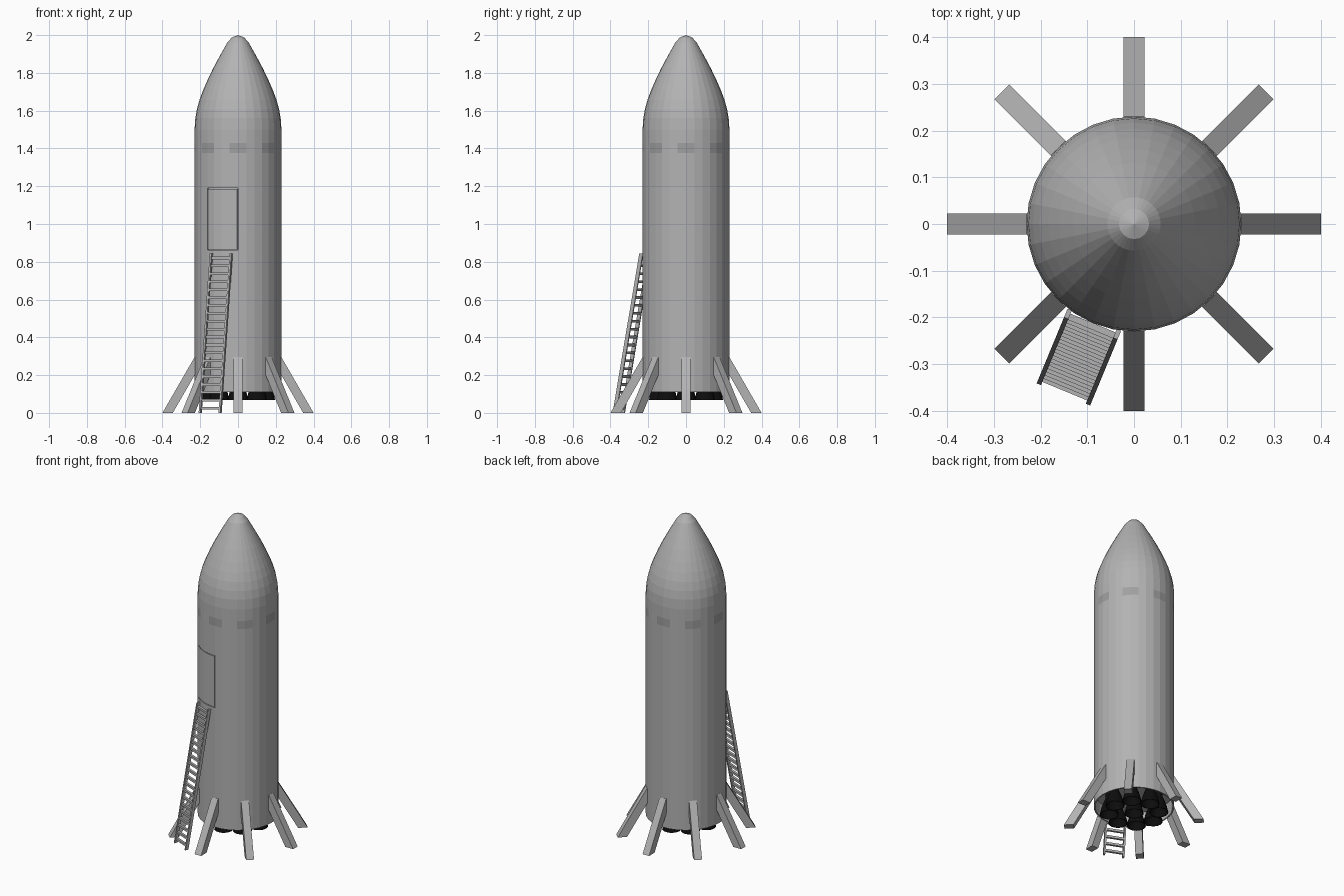
import bpy, bmesh
from math import sin, cos, pi, radians
from mathutils import Vector, Matrix

if "Cube" in bpy.data.objects:
    bpy.data.objects.remove(bpy.data.objects["Cube"])

SEG = 32
R = 0.23


def material(name, v):
    m = bpy.data.materials.new(name)
    m.diffuse_color = (v, v, v, 1)
    m.use_nodes = True
    m.node_tree.nodes["Principled BSDF"].inputs["Base Color"].default_value = m.diffuse_color
    return m


def finish(bm, name, mat):
    bmesh.ops.remove_doubles(bm, verts=bm.verts, dist=1e-5)
    bmesh.ops.recalc_face_normals(bm, faces=bm.faces)
    me = bpy.data.meshes.new(name)
    me.materials.append(mat)
    bm.to_mesh(me)
    bm.free()
    ob = bpy.data.objects.new(name, me)
    bpy.context.collection.objects.link(ob)
    return ob


def lathe(bm, profile, segs, centre=(0, 0), keep=lambda k, i: True):
    """Spin a profile; returns the faces keyed by (profile step, segment)."""
    rings = [[bm.verts.new((centre[0] + r * cos(2 * pi * i / segs),
                            centre[1] + r * sin(2 * pi * i / segs), z))
              for i in range(segs)] if r > 0 else
             [bm.verts.new((centre[0], centre[1], z))] * segs for r, z in profile]
    faces = {}
    for k, (a, b) in enumerate(zip(rings, rings[1:])):
        for i in range(segs):
            j = (i + 1) % segs
            if keep(k, i):
                faces[k, i] = bm.faces.new(list(dict.fromkeys((a[i], a[j], b[j], b[i]))))
    return faces


def prism(bm, bottom, top):
    a = [bm.verts.new(p) for p in bottom]
    b = [bm.verts.new(p) for p in top]
    n = len(a)
    bm.faces.new(a)
    bm.faces.new(b)
    for i in range(n):
        bm.faces.new((a[i], a[(i + 1) % n], b[(i + 1) % n], b[i]))


grey = material("hull_grey", 0.45)
window_grey = material("window_grey", 0.35)
black = material("engine_black", 0.004)

# Hull with recessed base and ogive nose, left open where the windows sit
profile = [(0, 0.2), (0.222, 0.2), (0.222, 0.11), (R, 0.11), (R, 0.862), (R, 1.19),
           (R, 1.377), (R, 1.428), (R, 1.5), (0.226, 1.56), (0.217, 1.61), (0.203, 1.66),
           (0.184, 1.71), (0.16, 1.765), (0.131, 1.825), (0.099, 1.885),
           (0.057, 1.96), (0.032, 1.988), (0, 2.0)]
bm = bmesh.new()
faces = lathe(bm, profile, SEG, keep=lambda k, i: not (k == 6 and i % 4 in (0, 3)))
bmesh.ops.recalc_face_normals(bm, faces=bm.faces)

# Hatch: a narrow groove sunk into the hull above the ladder
door = [faces[4, i] for i in range(20, 24)]
groove = bmesh.ops.inset_region(bm, faces=door, thickness=0.004, use_even_offset=True)["faces"]
ext = bmesh.ops.extrude_face_region(bm, geom=groove)["geom"]
for v in (g for g in ext if isinstance(g, bmesh.types.BMVert)):
    v.co.x *= 0.96
    v.co.y *= 0.96
old = [f for f in groove if f.is_valid]
bmesh.ops.delete(bm, geom=old, context='FACES')
finish(bm, "hull", grey)

# Flush windows around the body
bm = bmesh.new()
lathe(bm, [(R, 1.377), (R, 1.428)], SEG, keep=lambda k, i: i % 4 in (0, 3))
finish(bm, "windows", window_grey)

# Eight landing legs
leg = [(0.4, 0), (0.345, 0), (0.225, 0.208), (0.225, 0.295), (0.23, 0.295)]
for k in range(8):
    bm = bmesh.new()
    prism(bm, [(r, -0.0225, z) for r, z in leg], [(r, 0.0225, z) for r, z in leg])
    bm.transform(Matrix.Rotation(k * pi / 4, 4, 'Z'))
    finish(bm, f"landing_leg_{k + 1}", grey)

# Engine bells: one in the centre, eight around it
bell = [(0.02, 0.205), (0.022, 0.17), (0.036, 0.135), (0.046, 0.105), (0.055, 0.067),
        (0.051, 0.067), (0.042, 0.105), (0.018, 0.15), (0, 0.15)]
spots = [(0, 0)] + [(0.142 * cos(k * pi / 4), 0.142 * sin(k * pi / 4)) for k in range(8)]
for k, spot in enumerate(spots):
    bm = bmesh.new()
    lathe(bm, bell, 16, spot)
    finish(bm, f"engine_bell_{k + 1}", black)

# Ladder, built facing +x and then turned to stand below the hatch
bm = bmesh.new()
foot, head, top, half, rungs = 0.385, 0.232, 0.845, 0.062, 20


def slab(x, y0, y1, z, dx):
    return [(x - dx, y0, z), (x + dx, y0, z), (x + dx, y1, z), (x - dx, y1, z)]


for s in (-1, 1):
    y0, y1 = s * half, s * (half - 0.01)
    prism(bm, slab(foot, y0, y1, 0, 0.01), slab(head, y0, y1, top, 0.01))
for i in range(rungs):
    z = 0.025 + i * (top - 0.05) / (rungs - 1)
    x = foot + (head - foot) * z / top
    w = half - 0.005
    prism(bm, slab(x, -w, w, z - 0.007, 0.007), slab(x, -w, w, z + 0.007, 0.007))
bm.transform(Matrix.Rotation(radians(247.5), 4, 'Z'))
finish(bm, "ladder", grey)
